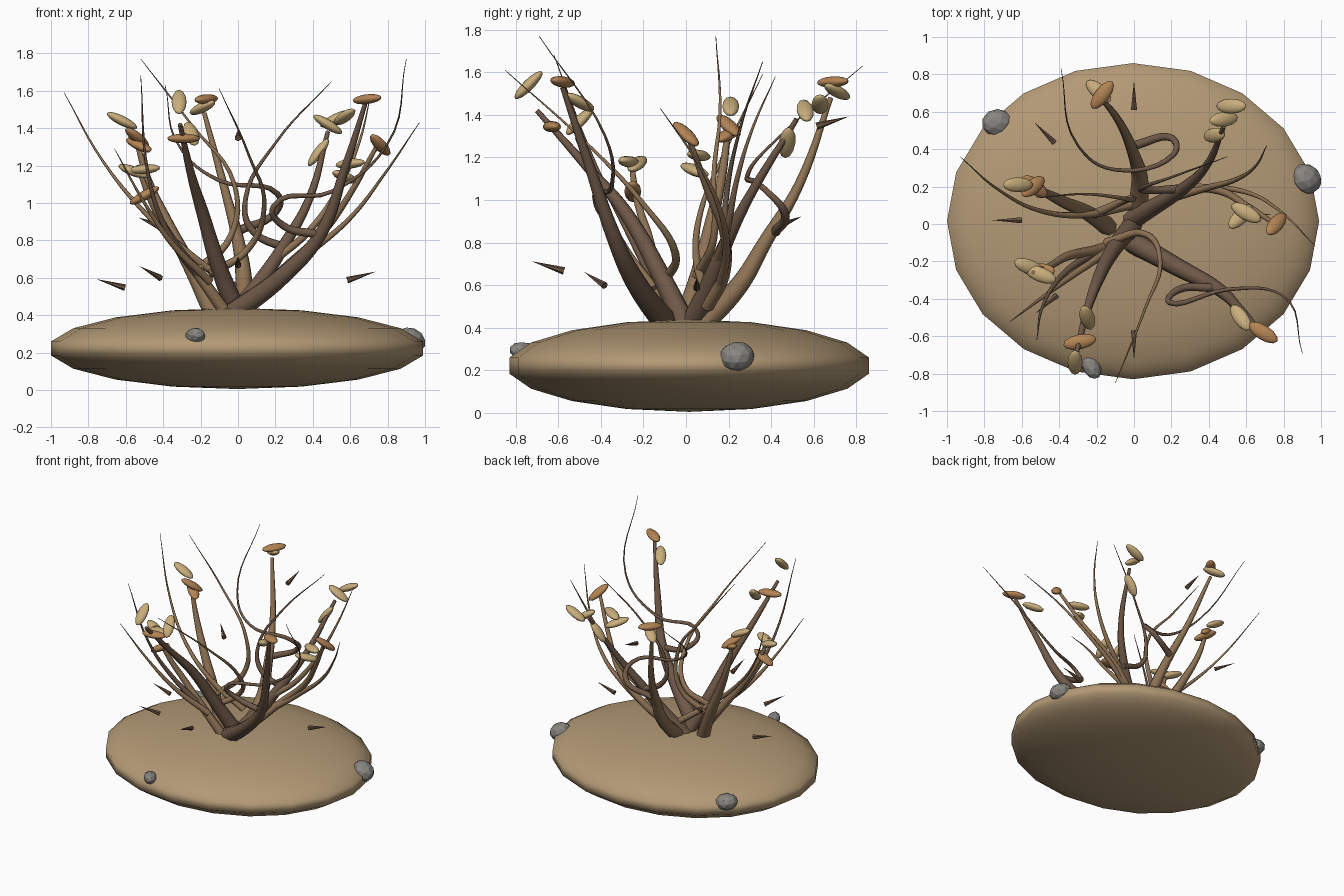
import bpy, math
from mathutils import Vector


def material(name, rgb):
    m = bpy.data.materials.new(name)
    m.diffuse_color = (*rgb, 1)
    return m


soil = material("soil", (0.45, 0.32, 0.18))
bark = material("bark", (0.16, 0.10, 0.065))
twig_bark = material("twig_bark", (0.27, 0.17, 0.09))
stone = material("stone", (0.25, 0.24, 0.22))
tan_leaf = material("tan_leaf", (0.58, 0.42, 0.20))
rust_leaf = material("rust_leaf", (0.45, 0.23, 0.09))
thorn_mat = material("thorn", (0.14, 0.085, 0.055))


def finish(name, mat, angle=None):
    ob = bpy.context.object
    ob.name = name
    ob.data.materials.append(mat)
    if angle:
        bpy.ops.object.shade_smooth_by_angle(angle=math.radians(angle))
    return ob


def tube(name, pts, r0, r1, mat):
    """Tapered round branch through the given points."""
    cu = bpy.data.curves.new(name, 'CURVE')
    cu.dimensions = '3D'
    cu.bevel_depth = 1
    cu.bevel_resolution = 2
    cu.resolution_u = 6
    cu.use_fill_caps = True
    sp = cu.splines.new('BEZIER')
    sp.bezier_points.add(len(pts) - 1)
    for i, (bp, p) in enumerate(zip(sp.bezier_points, pts)):
        bp.co = p
        bp.handle_left_type = bp.handle_right_type = 'AUTO'
        bp.radius = r0 + (r1 - r0) * i / (len(pts) - 1)
    ob = bpy.data.objects.new(name, cu)
    bpy.context.collection.objects.link(ob)
    bpy.ops.object.select_all(action='DESELECT')
    ob.select_set(True)
    bpy.context.view_layer.objects.active = ob
    bpy.ops.object.convert(target='MESH')
    finish(name, mat, 60)


# Ground mound: flattened sphere
bpy.ops.mesh.primitive_uv_sphere_add(segments=20, ring_count=9, radius=1, location=(-0.005, 0.015, 0.222))
bpy.context.object.scale = (1.01, 0.858, 0.217)
finish("ground_mound", soil, 50)

# Half-buried stones
for i, (loc, s) in enumerate([((-0.73, 0.54, 0.27), (0.085, 0.075, 0.06)),
                              ((0.92, 0.24, 0.265), (0.08, 0.088, 0.068)),
                              ((-0.23, -0.755, 0.285), (0.08, 0.05, 0.045))]):
    bpy.ops.mesh.primitive_ico_sphere_add(subdivisions=2, radius=1, location=loc, rotation=(0.3 * i, 0.2, i))
    bpy.context.object.scale = s
    finish(f"stone_{i}", stone)

# Thick main branches
MAIN = [
    ("front_right", bark, 0.06, [(-0.04, -0.08, .4), (.25, -.24, .62), (.44, -.34, .83), (.57, -.46, 1.18), (.68, -.58, 1.53)]),
    ("front_left", bark, 0.055, [(0, 0, .4), (-.1, -.12, .65), (-.19, -.29, .95), (-.25, -.46, 1.15), (-.31, -.70, 1.42)]),
    ("back", twig_bark, 0.055, [(.02, .06, .4), (.03, .25, .6), (0, .37, .8), (-.07, .53, 1.07), (-.18, .68, 1.48)]),
    ("back_right", bark, 0.055, [(-.02, .02, .4), (.12, .1, .58), (.25, .18, .78), (.38, .3, 1.02), (.48, .52, 1.38)]),
    ("left", twig_bark, 0.05, [(-.13, -.02, .4), (-.25, .06, .65), (-.38, .12, .9), (-.48, .17, 1.12), (-.55, .2, 1.36)]),
    ("left_front", twig_bark, 0.035, [(-.07, -.1, .42), (-.2, -.14, .6), (-.35, -.17, .8), (-.46, -.23, 1.0), (-.54, -.26, 1.2)]),
    ("right", twig_bark, 0.032, [(.1, .1, .5), (.25, .18, .65), (.45, .18, .84), (.6, .1, 1.05), (.74, .01, 1.3)]),
]
for name, mat, r, pts in MAIN:
    tube(name + "_branch", pts, r, 0.012, mat)

# Thin curling twigs
TWIGS = [
    (twig_bark, [(.2, .16, .6), (.4, .19, .75), (.6, .17, .92), (.78, .07, 1.15), (.97, -.12, 1.43)]),
    (twig_bark, [(.2, .14, .7), (.38, .19, .85), (.55, .24, 1.1), (.65, .31, 1.33), (.71, .42, 1.58)]),
    (bark, [(.44, -.34, .83), (.24, -.35, .88), (.19, -.42, .98), (.5, -.35, 1.06), (.79, -.38, 1.3), (.9, -.69, 1.77)]),
    (twig_bark, [(-.15, -.1, .62), (.05, -.05, .75), (.14, -.2, .98), (.06, -.45, 1.25), (-.1, -.85, 1.61)]),
    (bark, [(0, .42, .85), (.2, .46, .95), (.21, .37, 1.05), (-.1, .29, 1.12), (-.3, .42, 1.28), (-.39, .83, 1.63)]),
    (twig_bark, [(-.02, .1, .55), (-.25, .05, .72), (-.5, .07, .95), (-.72, .18, 1.22), (-.93, .36, 1.59)]),
    (twig_bark, [(-.15, -.15, .58), (-.35, -.29, .78), (-.5, -.4, 1.0), (-.66, -.52, 1.29)]),
    (bark, [(-.2, -.14, .6), (-.38, -.27, .85), (-.48, -.42, 1.15), (-.52, -.62, 1.68)]),
    (twig_bark, [(-.22, .05, .64), (-.04, .13, .82), (-.02, .13, 1.1), (-.25, .16, 1.42), (-.52, .14, 1.77)]),
    (bark, [(.27, .19, .75), (.07, .18, .86), (.04, .19, 1.02), (.2, .25, 1.32), (.5, .36, 1.65)]),
]
for i, (mat, pts) in enumerate(TWIGS):
    tube(f"twig_{i}", pts, 0.024, 0.0015, mat)


def aim(ob, d, axis):
    ob.rotation_mode = 'QUATERNION'
    ob.rotation_quaternion = Vector(d).to_track_quat(axis, 'Z' if axis == 'X' else 'Y')


# Seed-like leaves: position, long-axis direction, rust coloured or not
LEAVES = [
    ((.57, -.5, 1.46), (.5, -.7, .4), 0), ((.69, -.58, 1.555), (.8, -.5, .1), 1),
    ((-.25, -.5, 1.37), (-.2, .6, .6), 0), ((-.29, -.63, 1.345), (1, .2, 0), 1), ((-.315, -.74, 1.54), (0, .6, .6), 0),
    ((-.17, .69, 1.555), (.6, .8, .05), 1), ((-.19, .71, 1.51), (.6, -.5, .3), 0),
    ((.43, .475, 1.27), (.6, .1, .8), 0), ((.48, .56, 1.42), (.8, .1, -.5), 0), ((.52, .63, 1.45), (.8, 0, .4), 0),
    ((-.62, .21, 1.44), (.8, 0, -.4), 0), ((-.54, .2, 1.35), (.6, .5, -.5), 1), ((-.53, .2, 1.31), (.6, -.5, -.3), 1),
    ((-.56, -.23, 1.17), (.8, -.3, -.3), 0), ((-.5, -.27, 1.18), (1, -.4, .1), 0), ((-.5, -.25, 1.04), (.8, 0, .45), 1),
    ((.6, .06, 1.21), (.9, -.5, .1), 0), ((.57, .04, 1.14), (.7, .7, -.3), 0), ((.76, 0, 1.31), (.5, .6, -.6), 1),
]
for i, (loc, d, rust) in enumerate(LEAVES):
    bpy.ops.mesh.primitive_uv_sphere_add(segments=12, ring_count=8, radius=1, location=loc)
    ob = finish(f"leaf_{i}", rust_leaf if rust else tan_leaf, 60)
    ob.scale = (0.09, 0.04, 0.026)
    aim(ob, d, 'X')

# Loose thorns pointing outward
THORNS = [((-.68, .02, .57), (-1, 0, .3)), ((.66, .05, .61), (1, 0, .3)), ((0, -.65, .69), (0, -1, .3)),
          ((0, .69, 1.37), (0, 1, .3)), ((-.47, -.43, .63), (-.7, -.6, .4)), ((-.48, .49, .9), (-.7, .7, .3))]
for i, (loc, d) in enumerate(THORNS):
    bpy.ops.mesh.primitive_cone_add(vertices=6, radius1=0.018, radius2=0, depth=0.16, location=loc)
    aim(finish(f"thorn_{i}", thorn_mat), d, 'Z')
